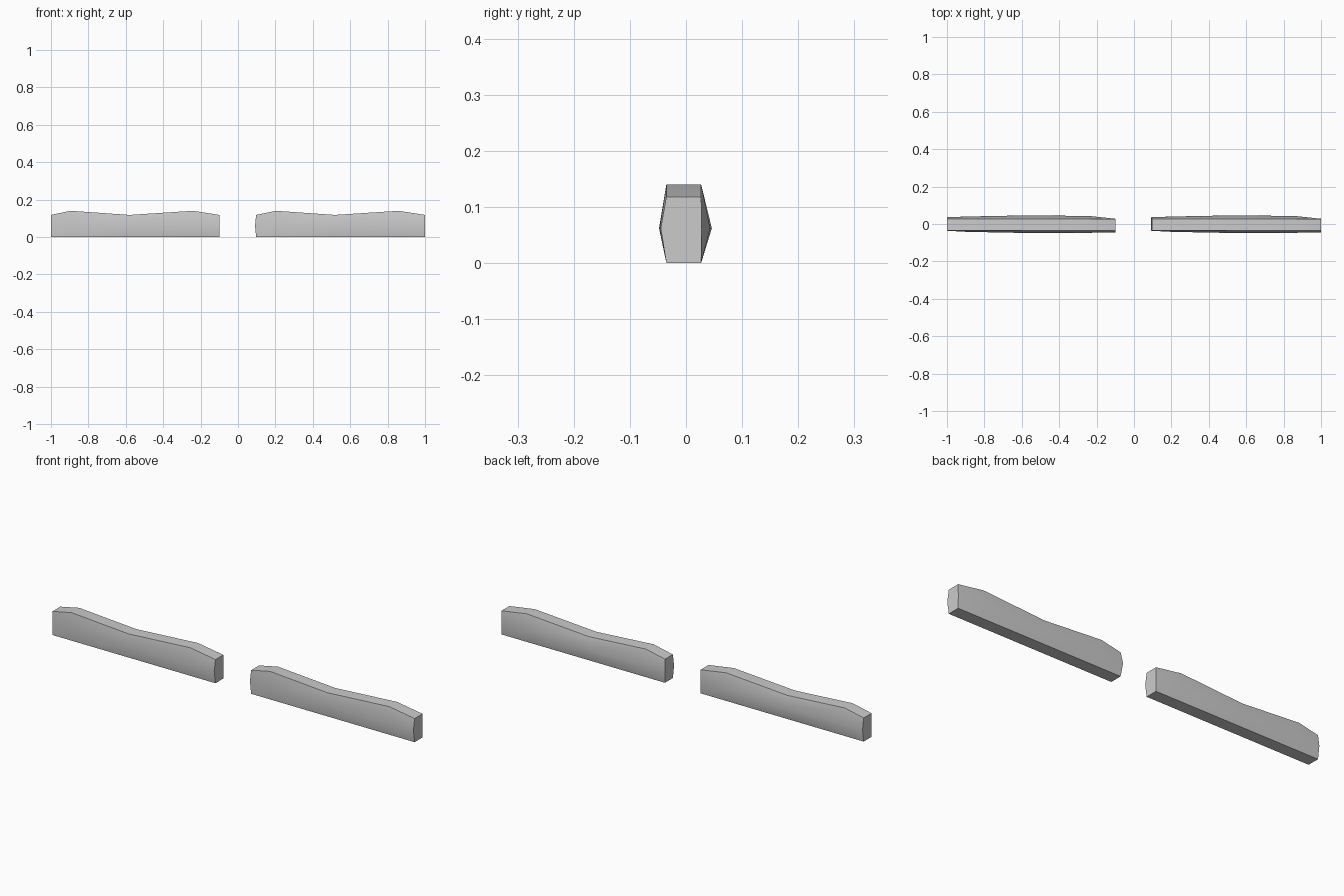
import bpy, bmesh, math

if "Cube" in bpy.data.objects:
    bpy.data.objects.remove(bpy.data.objects["Cube"])

# stations along one bar: x, top height, front bulge y, back bulge y
STATIONS = [
    (0.00, 0.118, -0.036, 0.036),
    (0.105, 0.140, -0.042, 0.040),
    (0.42, 0.118, -0.048, 0.046),
    (0.76, 0.140, -0.047, 0.043),
    (0.90, 0.118, -0.045, 0.028),
]
FRONT, BACK, MID_Z = -0.035, 0.027, 0.062


def make_bar(name, x0, length, end_bulge):
    bm = bmesh.new()
    rings = []
    s = length / 0.90
    for i, (x, top, front, back) in enumerate(STATIONS):
        # the middle of the inner end swells slightly outwards
        mid_x = x0 + x * s - (end_bulge if i == 0 else 0)
        x = x0 + x * s
        pts = [(x, FRONT, 0), (mid_x, front, MID_Z), (x, FRONT, top),
               (x, BACK, top), (mid_x, back, MID_Z), (x, BACK, 0)]
        rings.append([bm.verts.new(p) for p in pts])
    # long sides
    for a, b in zip(rings, rings[1:]):
        for i in range(6):
            j = (i + 1) % 6
            bm.faces.new((a[i], a[j], b[j], b[i]))
    # end caps, split at the bulge line
    for r in (rings[0], rings[-1]):
        bm.faces.new((r[0], r[1], r[4], r[5]))
        bm.faces.new((r[1], r[2], r[3], r[4]))
    bmesh.ops.recalc_face_normals(bm, faces=bm.faces)
    mesh = bpy.data.meshes.new(name)
    bm.to_mesh(mesh)
    bm.free()
    obj = bpy.data.objects.new(name, mesh)
    bpy.context.collection.objects.link(obj)
    bpy.ops.object.select_all(action='DESELECT')
    obj.select_set(True)
    bpy.context.view_layer.objects.active = obj
    bpy.ops.object.shade_smooth_by_angle(angle=math.radians(40))


# two matching bars side by side
make_bar("left_bar", -1.0, 0.90, 0.0)
make_bar("right_bar", 0.097, 0.903, 0.006)
